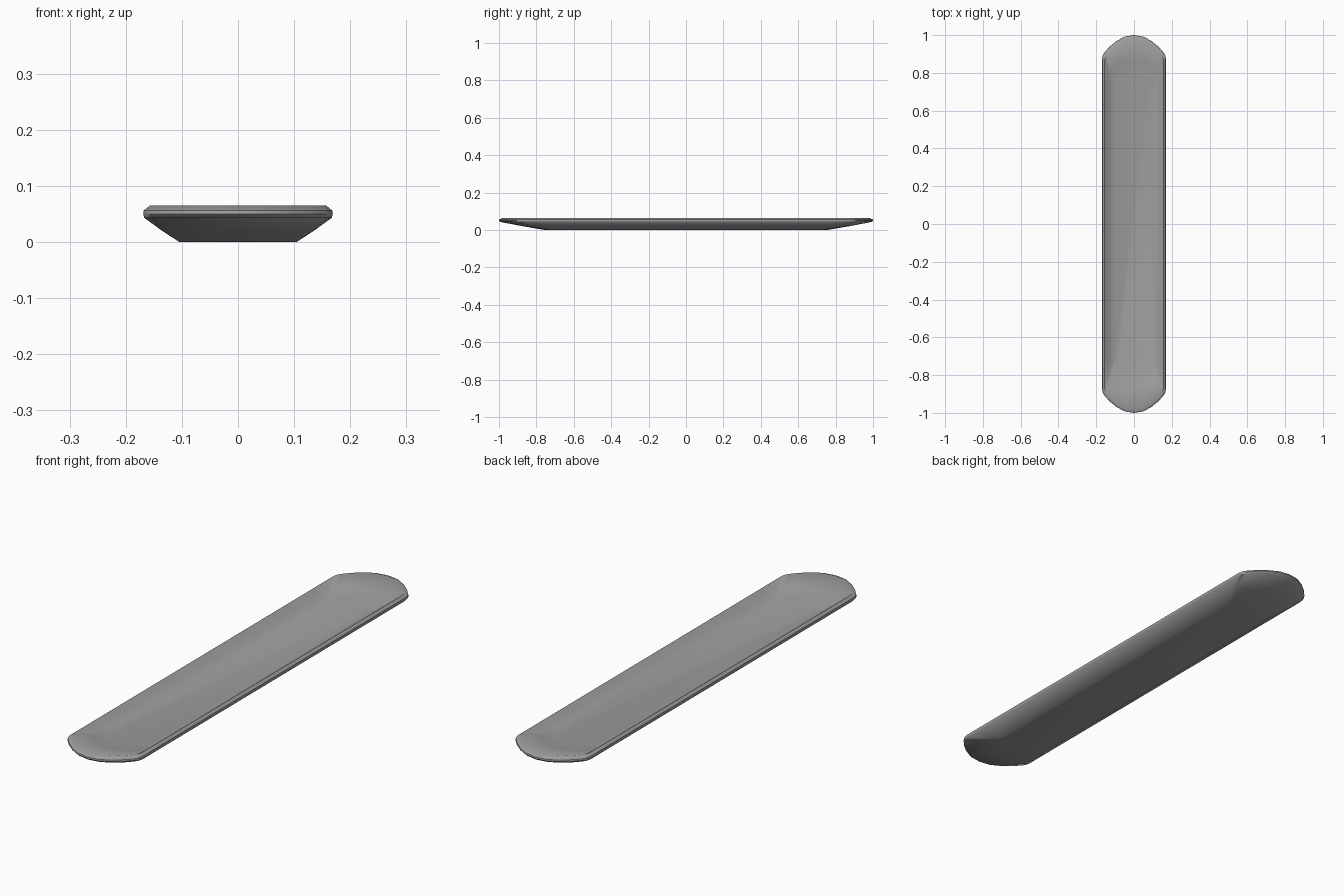
import bpy, bmesh
from math import radians

cube = bpy.data.objects.get("Cube")
if cube:
    bpy.data.objects.remove(cube, do_unlink=True)

# One flat grey for the whole tray
grey = bpy.data.materials.new("mid_grey")
grey.use_nodes = True
colour = (0.35, 0.35, 0.35, 1)
grey.diffuse_color = colour
grey.node_tree.nodes["Principled BSDF"].inputs["Base Color"].default_value = colour

# Quarter of the plan outline, from the straight side round to the end tip
SIDE = [(0.169, 0.0), (0.169, 0.74), (0.169, 0.875), (0.165, 0.895), (0.155, 0.91),
        (0.13, 0.938), (0.095, 0.967), (0.05, 0.992), (0.0, 1.0)]


def outline(quarter):
    """Mirror a quarter outline into a closed loop."""
    half = quarter + [(-x, y) for x, y in quarter[-2::-1]]
    return half + [(x, -y) for x, y in half[-2:0:-1]]


def floor_point(x, y):
    """Plan position of an outline point on the flat floor."""
    return x * 0.62, min(y, 0.70) if y < 0.8 else 0.73 + (y - 0.875) * 0.2


def blend(t):
    """Quarter outline part way from the floor (0) to the lip (1)."""
    pts = []
    for x, y in SIDE:
        fx, fy = floor_point(x, y)
        pts.append((fx + (x - fx) * t, fy + (y - fy) * t))
    return pts


def inset(x_inset, y_inset):
    return [(x * (1 - x_inset / 0.169), y * (1 - y_inset)) for x, y in SIDE]


# Cross-section rings, from the underside over the rim to the inner floor
rim = inset(0.012, 0.02)
inner_mid = [((x + a) / 2, (y + b) / 2) for (x, y), (a, b) in zip(rim, blend(0))]
sections = [(blend(0), 0.0), (blend(0.5), 0.021), (blend(0.97), 0.043),
            (SIDE, 0.05), (inset(0.001, 0.001), 0.056), (rim, 0.065),
            (inner_mid, 0.047), (blend(0), 0.032)]

bm = bmesh.new()
rings = [[bm.verts.new((x, y, z)) for x, y in outline(q)] for q, z in sections]
count = len(rings[0])
for low, high in zip(rings, rings[1:]):
    for i in range(count):
        j = (i + 1) % count
        bm.faces.new((low[i], low[j], high[j], high[i]))
# Underside and inner floor
bm.faces.new(rings[0][::-1])
bm.faces.new(rings[-1])
bmesh.ops.recalc_face_normals(bm, faces=bm.faces)

mesh = bpy.data.meshes.new("shallow_tray")
bm.to_mesh(mesh)
bm.free()
mesh.materials.append(grey)
tray = bpy.data.objects.new("shallow_tray", mesh)
bpy.context.collection.objects.link(tray)
bpy.context.view_layer.objects.active = tray
tray.select_set(True)
bpy.ops.object.shade_smooth_by_angle(angle=radians(40))
